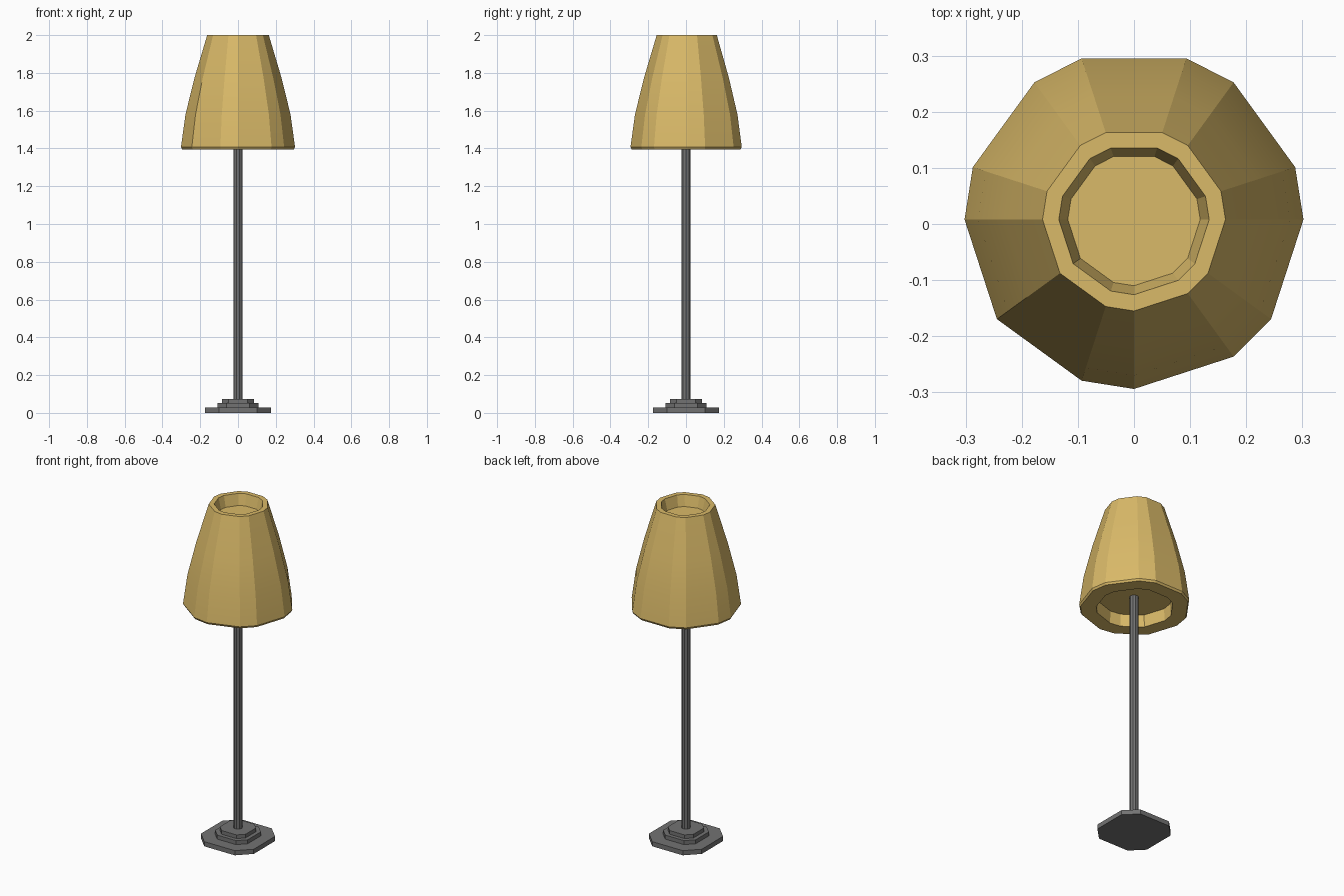
import bpy, bmesh, math

if "Cube" in bpy.data.objects:
    bpy.data.objects.remove(bpy.data.objects["Cube"])


def material(name, rgb):
    m = bpy.data.materials.new(name)
    m.diffuse_color = (*rgb, 1.0)
    m.use_nodes = True
    m.node_tree.nodes["Principled BSDF"].inputs["Base Color"].default_value = m.diffuse_color
    return m


shade_mat = material("warm_tan", (0.70, 0.49, 0.14))
metal_mat = material("dark_grey", (0.17, 0.17, 0.17))


def lathe(name, angles, profile, mat, cy=0.0, smooth=15):
    """Stack rings (radius, z) at the given angles and cap both ends."""
    bm = bmesh.new()
    rings = [[bm.verts.new((r * math.cos(math.radians(a)),
                            cy + r * math.sin(math.radians(a)), z)) for a in angles]
             for r, z in profile]
    n = len(angles)
    for lo, hi in zip(rings, rings[1:]):
        for i in range(n):
            j = (i + 1) % n
            bm.faces.new((lo[i], lo[j], hi[j], hi[i]))
    bm.faces.new(rings[0][::-1])
    bm.faces.new(rings[-1])
    bmesh.ops.recalc_face_normals(bm, faces=bm.faces)
    me = bpy.data.meshes.new(name)
    bm.to_mesh(me)
    bm.free()
    me.materials.append(mat)
    ob = bpy.data.objects.new(name, me)
    bpy.context.collection.objects.link(ob)
    bpy.ops.object.select_all(action='DESELECT')
    ob.select_set(True)
    bpy.context.view_layer.objects.active = ob
    bpy.ops.object.shade_smooth_by_angle(angle=math.radians(smooth))
    return ob


# Lamp shade: irregular 13-sided body, recessed at the bottom and the top
shade_angles = [0, 18, 54, 72, 108, 126, 162, 180, 216, 252, 270, 306, 324]
lathe("lamp_shade", shade_angles,
      [(0.205, 1.467), (0.21, 1.395), (0.295, 1.395), (0.302, 1.407),
       (0.278, 1.58), (0.23, 1.775), (0.163, 2.0), (0.134, 2.0), (0.118, 1.935)],
      shade_mat, cy=0.008)

# Base: three stepped plates with cut corners
base_angles = [30, 60, 120, 150, 210, 240, 300, 330]
lathe("base_plate", base_angles,
      [(0.201, 0.0), (0.201, 0.028), (0.124, 0.028), (0.124, 0.052),
       (0.098, 0.052), (0.098, 0.074)], metal_mat)

# Pole: runs from the base up into the shade
lathe("pole", [i * 36 for i in range(10)], [(0.025, 0.06), (0.025, 1.47)], metal_mat)
